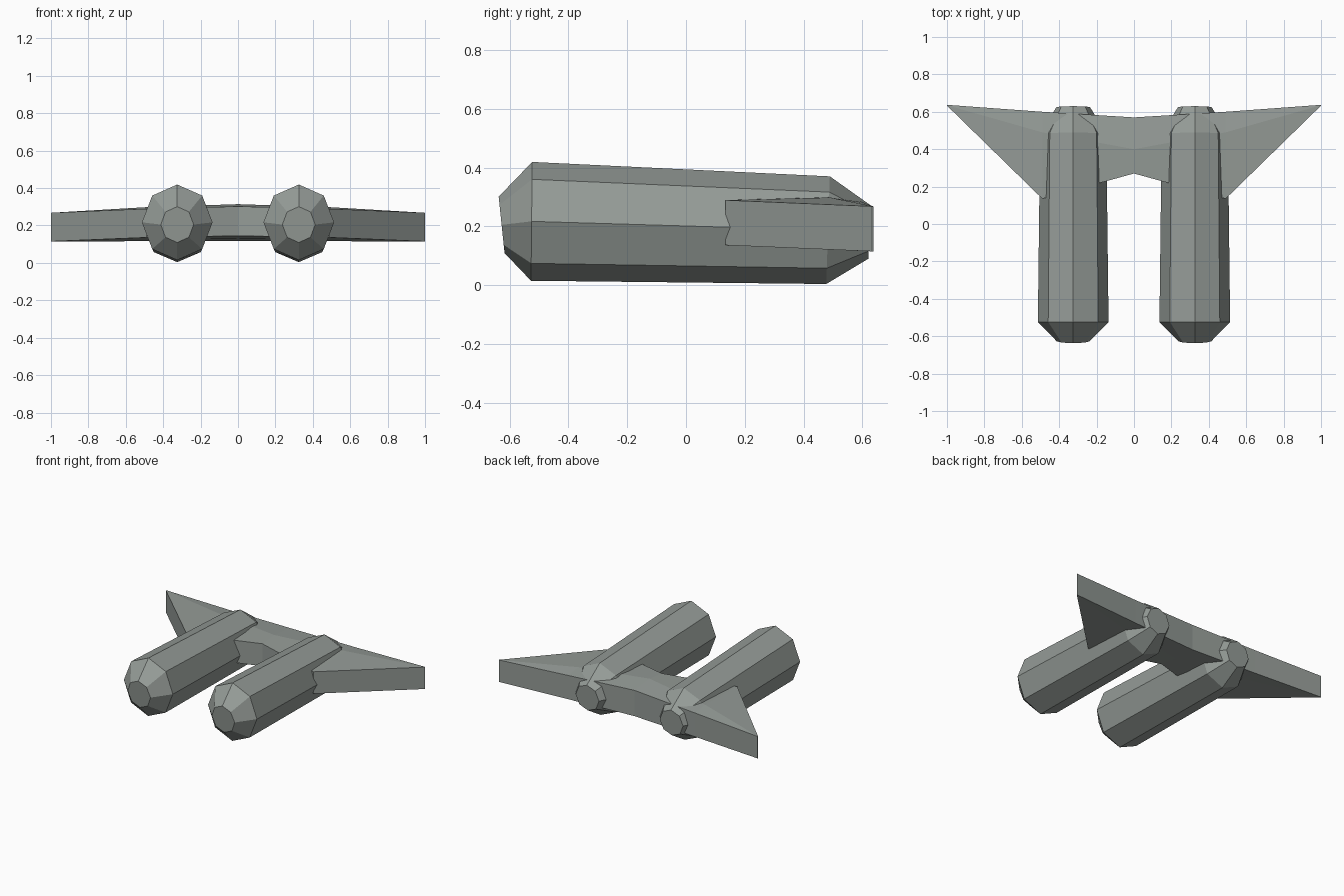
import bpy, bmesh
from math import sin, cos, pi

cube = bpy.data.objects.get("Cube")
if cube:
    bpy.data.objects.remove(cube)

# Single grey-green hull colour
COLOR = (0.30, 0.33, 0.31, 1)
hull = bpy.data.materials.new("grey_green_hull")
hull.use_nodes = True
hull.diffuse_color = COLOR
bsdf = next(n for n in hull.node_tree.nodes if n.type == 'BSDF_PRINCIPLED')
bsdf.inputs["Base Color"].default_value = COLOR


def finish(name, bm):
    """Turn a bmesh of the +x half into an object mirrored across x = 0."""
    bmesh.ops.recalc_face_normals(bm, faces=bm.faces)
    mesh = bpy.data.meshes.new(name)
    bm.to_mesh(mesh)
    bm.free()
    mesh.materials.append(hull)
    obj = bpy.data.objects.new(name, mesh)
    bpy.context.collection.objects.link(obj)
    obj.modifiers.new("Mirror", 'MIRROR').use_axis[0] = True
    return obj


def loft(bm, rings):
    """Join successive closed vertex rings with faces."""
    for a, b in zip(rings, rings[1:]):
        n = len(a)
        for i in range(n):
            j = (i + 1) % n
            bm.faces.new((a[i], a[j], b[j], b[i]))


# Engine pods: eight-sided tapered bodies with chamfered ends
# each ring: y, centre z, half width, half height, tilt of the ring in y
POD_X, SIDES = 0.325, 8
POD_RINGS = [(-0.627, 0.205, 0.088, 0.096, -0.010),
             (-0.525, 0.217, 0.189, 0.202, 0.002),
             (0.483, 0.187, 0.177, 0.183, 0.006),
             (0.625, 0.180, 0.090, 0.090, 0.005)]
bm = bmesh.new()
rings = []
for y, z, w, h, tilt in POD_RINGS:
    angles = [2 * pi * i / SIDES for i in range(SIDES)]
    rings.append([bm.verts.new((POD_X + w * sin(a), y + tilt * cos(a), z + h * cos(a)))
                  for a in angles])
loft(bm, rings)
bm.faces.new(rings[0])
bm.faces.new(rings[-1])
finish("engine_pods", bm)

# Wing: one swept slab through both pods, with a low ridge on top
# each station: x, leading y, ridge y, trailing y, bottom and top z at each
STATIONS = [(0.0, (0.27, 0.145, 0.302), (0.40, 0.130, 0.314), (0.57, 0.118, 0.298)),
            (0.49, (0.135, 0.136, 0.289), (0.49, 0.122, 0.298), (0.60, 0.116, 0.282)),
            (1.0, (0.633, 0.115, 0.268), (0.635, 0.115, 0.268), (0.637, 0.115, 0.268))]
bm = bmesh.new()
rings = []
for x, *points in STATIONS:
    top = [bm.verts.new((x, y, hi)) for y, lo, hi in points]
    bottom = [bm.verts.new((x, y, lo)) for y, lo, hi in reversed(points)]
    rings.append(top + bottom)
loft(bm, rings)
bm.faces.new(rings[-1])
finish("wing", bm)
